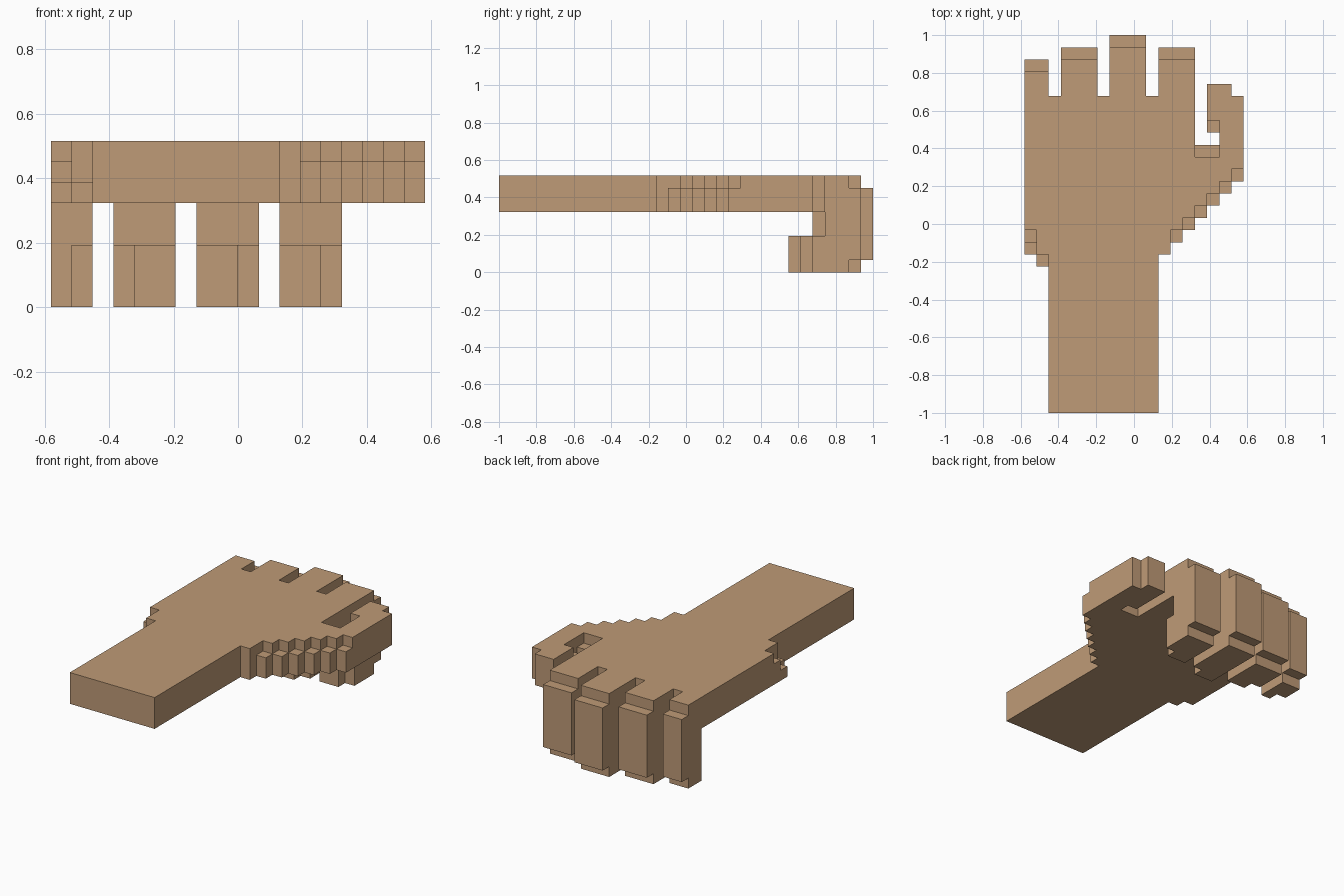
import bpy, bmesh
from mathutils import Vector

cube = bpy.data.objects.get("Cube")
if cube:
    bpy.data.objects.remove(cube, do_unlink=True)

U = 2 / 31                       # size of one block
ORIGIN = Vector((-9, -15.5, 0))  # block grid corner relative to the centre

skin = bpy.data.materials.new("tan_skin")
skin.use_nodes = True
skin.diffuse_color = (0.521, 0.328, 0.184, 1)
skin.node_tree.nodes["Principled BSDF"].inputs["Base Color"].default_value = skin.diffuse_color


def prism(bm, points, direction):
    """Extrude a closed outline, given in grid blocks, along a direction."""
    face = bm.faces.new([bm.verts.new((Vector(p) + ORIGIN) * U) for p in points])
    result = bmesh.ops.extrude_face_region(bm, geom=[face], use_keep_orig=True)
    moved = [v for v in result["geom"] if isinstance(v, bmesh.types.BMVert)]
    bmesh.ops.translate(bm, verts=moved, vec=Vector(direction) * U)


def block(bm, x0, x1, y0, y1, z0, z1):
    prism(bm, [(x0, y0, z0), (x1, y0, z0), (x1, y1, z0), (x0, y1, z0)], (0, 0, z1 - z0))


def finish(bm, name):
    bmesh.ops.recalc_face_normals(bm, faces=bm.faces)
    mesh = bpy.data.meshes.new(name)
    bm.to_mesh(mesh)
    bm.free()
    mesh.materials.append(skin)
    bpy.context.collection.objects.link(bpy.data.objects.new(name, mesh))


# Forearm, palm and thumb as one stepped slab
outline = [(2, 0), (11, 0), (11, 13), (12, 13)]
for i in range(12, 18):
    outline += [(i, i + 3), (i + 1, i + 3)]
outline[4:4] = []
outline += [(18, 26), (17, 26), (17, 27), (15, 27), (15, 24), (16, 24), (16, 21),
            (14, 21), (14, 26), (0, 26), (0, 15), (1, 15), (1, 13), (2, 13)]
# the last step before the thumb is as wide as the others
outline = [(x, y) for x, y in outline]
bm = bmesh.new()
prism(bm, [(x, y, 5) for x, y in outline], (0, 0, 3))
finish(bm, "palm_and_thumb")

# Lower blocks that round off the thumb base
bm = bmesh.new()
for i in range(12, 18):
    block(bm, i, i + 1, i + 2, i + 3, 5, 7)
finish(bm, "thumb_base_steps")

# Lower blocks inside the thumb gap
bm = bmesh.new()
block(bm, 14, 16, 21, 22, 5, 7)
block(bm, 15, 16, 23, 24, 5, 7)
finish(bm, "thumb_gap_steps")

# Lower blocks on the heel of the hand
bm = bmesh.new()
block(bm, 0, 1, 14, 15, 5, 7)
block(bm, 0, 1, 13, 14, 5, 6)
block(bm, 1, 2, 12, 13, 5, 6)
finish(bm, "palm_heel_steps")

# Curled fingers: knuckle y, inner face y, then (x0, x1, fingertip y) strips
fingers = {
    "index_finger": (30, 27, [(11, 13, 25), (13, 14, 26)]),
    "middle_finger": (31, 28, [(7, 9, 24), (9, 10, 25)]),
    "ring_finger": (30, 27, [(4, 6, 25), (3, 4, 26)]),
    "little_finger": (29, 26, [(1, 2, 25), (0, 1, 26)]),
}
for name, (end, inner, strips) in fingers.items():
    bm = bmesh.new()
    for x0, x1, tip in strips:
        profile = [(26, 8), (end - 1, 8), (end - 1, 7), (end, 7), (end, 1), (end - 1, 1),
                   (end - 1, 0), (tip, 0), (tip, 3), (inner, 3), (inner, 5), (26, 5)]
        profile = list(dict.fromkeys(profile))
        prism(bm, [(x0, y, z) for y, z in profile], (x1 - x0, 0, 0))
    finish(bm, name)
